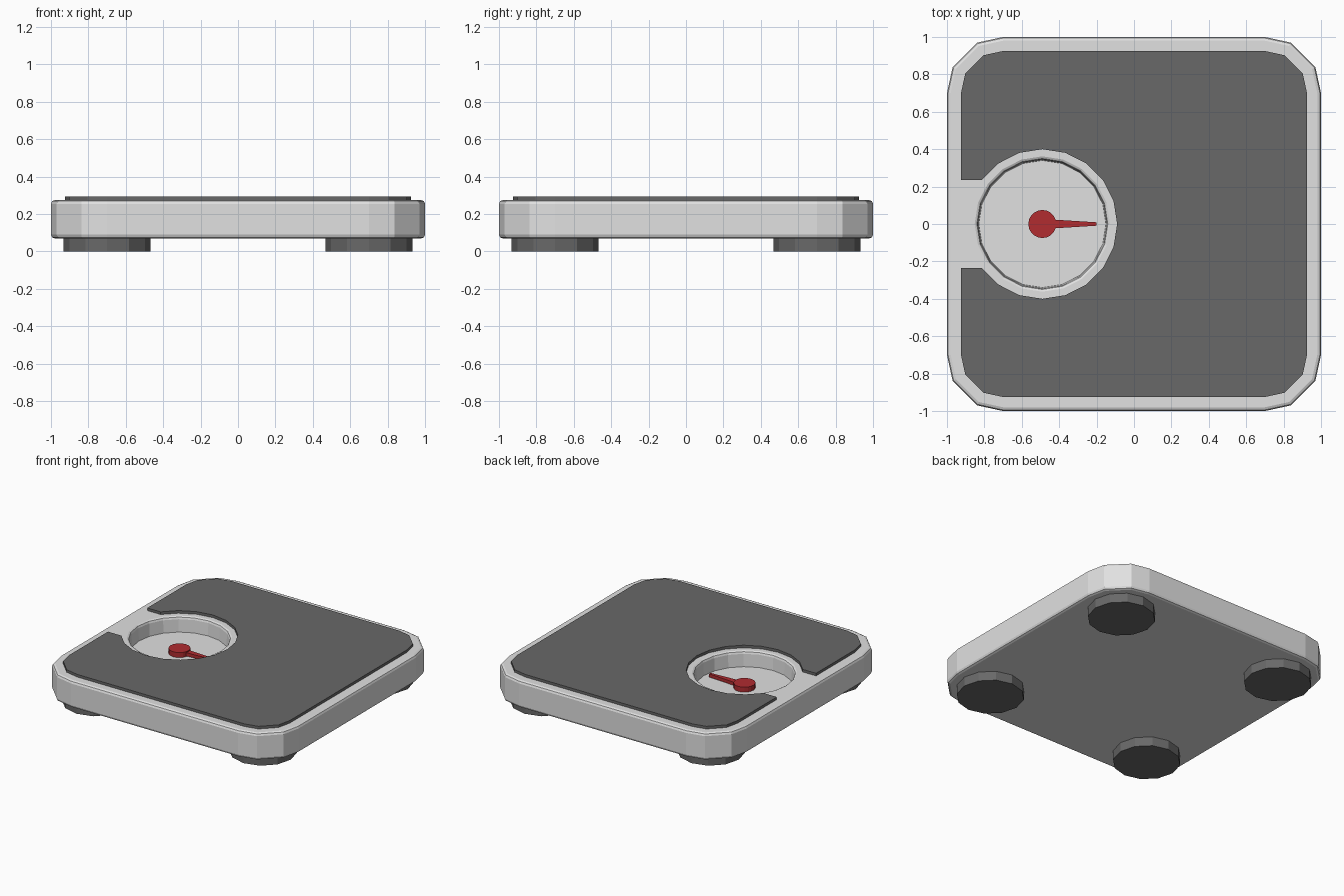
import bpy, bmesh, math

if "Cube" in bpy.data.objects:
    bpy.data.objects.remove(bpy.data.objects["Cube"])


def material(name, rgb):
    m = bpy.data.materials.new(name)
    m.diffuse_color = (*rgb, 1)
    m.use_nodes = True
    m.node_tree.nodes["Principled BSDF"].inputs["Base Color"].default_value = m.diffuse_color
    return m


SHELL = material("light grey shell", (0.75, 0.75, 0.75))
RUBBER = material("dark grey rubber", (0.14, 0.14, 0.14))
RED = material("needle red", (0.44, 0.025, 0.03))
DIAL_X = -0.49


def finish(bm, name, mat):
    bmesh.ops.recalc_face_normals(bm, faces=bm.faces)
    me = bpy.data.meshes.new(name)
    bm.to_mesh(me)
    bm.free()
    me.materials.append(mat)
    ob = bpy.data.objects.new(name, me)
    bpy.context.collection.objects.link(ob)
    return ob


def rounded_square(half):
    # anticlockwise, starting at the +x side of the +x+y corner
    a = half - 0.7
    corner = [(0.7 + a * u, 0.7 + a * v)
              for u, v in ((1, 0), (0.9, 0.46), (0.46, 0.9), (0, 1))]
    pts = []
    for _ in range(4):
        pts += corner
        corner = [(-y, x) for x, y in corner]
    return pts


def circle(cx, cy, r, n):
    return [(cx + r * math.cos(2 * math.pi * i / n),
             cy + r * math.sin(2 * math.pi * i / n)) for i in range(n)]


def loft(bm, rings):
    # rings: list of (points, z); returns vertex rings
    vs = [[bm.verts.new((x, y, z)) for x, y in pts] for pts, z in rings]
    for a, b in zip(vs, vs[1:]):
        n = len(a)
        for i in range(n):
            j = (i + 1) % n
            bm.faces.new((a[i], a[j], b[j], b[i]))
    return vs


def prism(name, pts, z0, z1, mat):
    bm = bmesh.new()
    vs = loft(bm, [(pts, z0), (pts, z1)])
    bm.faces.new(vs[0])
    bm.faces.new(vs[1])
    return finish(bm, name, mat)


# Shell: rounded slab with soft edges and a sunken round dial well
bm = bmesh.new()
profile = [(0.98, 0.07), (0.994, 0.076), (1, 0.09),
           (1, 0.255), (0.994, 0.269), (0.98, 0.275)]
outer = loft(bm, [(rounded_square(h), z) for h, z in profile])
bm.faces.new(outer[0])
well_profile = [(0.362, 0.275), (0.35, 0.269), (0.345, 0.255), (0.34, 0.16)]
well = loft(bm, [(circle(DIAL_X, 0, r, 20), z) for r, z in well_profile])
bm.faces.new(well[-1])
rim = [bm.edges.get((ring[i], ring[i - 1]))
       for ring in (outer[-1], well[0]) for i in range(len(ring))]
bmesh.ops.triangle_fill(bm, edges=rim, use_beauty=True, normal=(0, 0, 1))
finish(bm, "shell", SHELL)

# Rubber mat with a keyhole cut around the dial
sq = rounded_square(0.925)
slot_y = 0.4 * math.sin(math.radians(144))
outline = [(-0.925, -slot_y)] + sq[8:] + sq[:8] + [(-0.925, slot_y)]
outline += [(DIAL_X + 0.4 * math.cos(math.radians(d)),
             0.4 * math.sin(math.radians(d))) for d in range(144, -145, -18)]
prism("mat", outline, 0.27, 0.295, RUBBER)

# Needle and hub
prism("needle_hub", circle(DIAL_X, 0, 0.075, 20), 0.155, 0.198, RED)
prism("needle", [(DIAL_X, -0.027), (-0.2, -0.009), (-0.2, 0.009),
                 (DIAL_X, 0.027)], 0.165, 0.19, RED)

# Four feet
for sx, side in ((-1, "left"), (1, "right")):
    for sy, end in ((-1, "front"), (1, "back")):
        prism(f"foot_{end}_{side}", circle(0.7 * sx, 0.7 * sy, 0.233, 12),
              0, 0.08, RUBBER)
